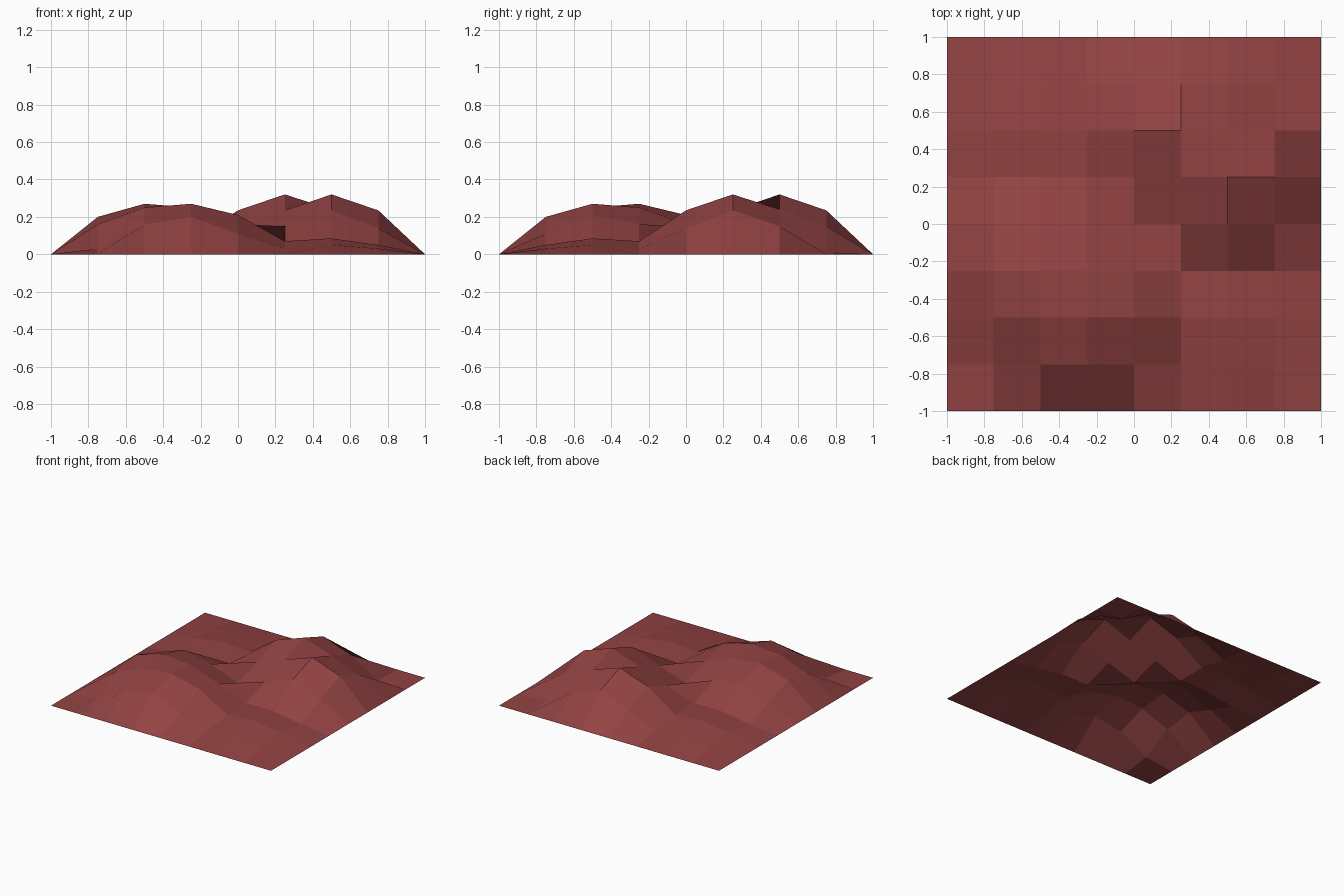
import bpy
import bmesh

cube = bpy.data.objects.get("Cube")
if cube:
    bpy.data.objects.remove(cube, do_unlink=True)

CELLS = 8
STEP = 2 / CELLS

# Interior heights on and below the diagonal; the other half is mirrored
HEIGHTS = [
    [0.03],
    [0.16, 0.25],
    [0.20, 0.27, 0.25],
    [0.11, 0.21, 0.16, 0.07],
    [0.03, 0.07, 0.07, 0.15, 0.235],
    [0.05, 0.085, 0.07, 0.235, 0.32, 0.24],
    [0.03, 0.05, 0.03, 0.14, 0.235, 0.15, 0.01],
]


def height(i, j):
    """Height of a grid point; the border lies on the ground."""
    if min(i, j) == 0 or max(i, j) == CELLS:
        return 0.0
    return HEIGHTS[max(i, j) - 1][min(i, j) - 1]


# Earth colour
earth = bpy.data.materials.new("red_earth")
earth.use_nodes = True
colour = (0.29, 0.055, 0.055, 1)
earth.diffuse_color = colour
earth.node_tree.nodes["Principled BSDF"].inputs["Base Color"].default_value = colour

# Hilly ground sheet, each quad folding along the same diagonal
bm = bmesh.new()
grid = [[bm.verts.new((i * STEP - 1, j * STEP - 1, height(i, j)))
         for j in range(CELLS + 1)] for i in range(CELLS + 1)]
for i in range(CELLS):
    for j in range(CELLS):
        bm.faces.new((grid[i][j], grid[i + 1][j], grid[i + 1][j + 1], grid[i][j + 1]))

mesh = bpy.data.meshes.new("hilly_ground")
bm.to_mesh(mesh)
bm.free()
mesh.materials.append(earth)
ground = bpy.data.objects.new("hilly_ground", mesh)
bpy.context.collection.objects.link(ground)
